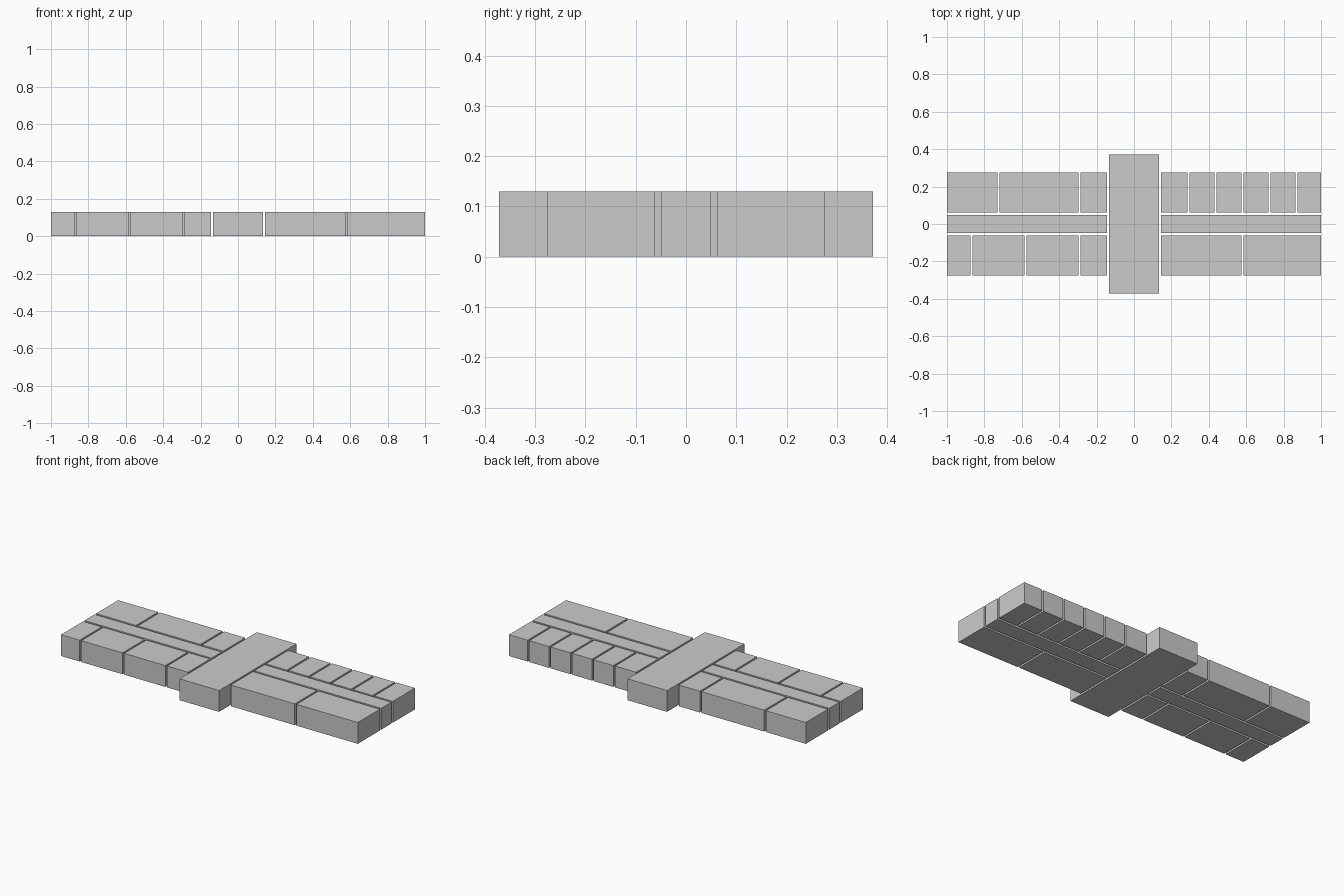
import bpy

if "Cube" in bpy.data.objects:
    bpy.data.objects.remove(bpy.data.objects["Cube"])

HEIGHT = 0.13
GAP = 0.011
INNER, OUTER = 0.144, 1.0        # x range of each wing
ROW_IN, ROW_OUT = 0.062, 0.275   # y range of each row of rooms


def block(name, x0, x1, y0, y1):
    """Flat-bottomed box standing on z = 0."""
    bpy.ops.mesh.primitive_cube_add(
        size=1, location=((x0 + x1) / 2, (y0 + y1) / 2, HEIGHT / 2))
    ob = bpy.context.object
    ob.name = name
    ob.scale = (abs(x1 - x0), abs(y1 - y0), HEIGHT)
    bpy.ops.object.transform_apply(location=False, rotation=False, scale=True)


def row(name, side, end, cuts):
    """Row of rooms along one wing; cuts are gap centres measured from x = 0."""
    starts = [INNER] + [c + GAP / 2 for c in cuts]
    stops = [c - GAP / 2 for c in cuts] + [OUTER]
    for i, (a, b) in enumerate(zip(starts, stops), 1):
        block(f"{name}_{i}", side * a, side * b, end * ROW_IN, end * ROW_OUT)


# Central hall and the corridor of each wing
block("central_hall", -0.133, 0.133, -0.372, 0.372)
for side, label in ((-1, "left"), (1, "right")):
    block(f"{label}_corridor", side * INNER, side * OUTER, -0.049, 0.049)

# Rooms on both sides of the corridors
grid = [0.2915 + 0.1445 * i for i in range(5)]
row("right_back_room", 1, 1, grid)
row("right_front_room", 1, -1, [grid[2]])
row("left_back_room", -1, 1, [grid[0], grid[3]])
row("left_front_room", -1, -1, [grid[0], grid[2], grid[4]])
